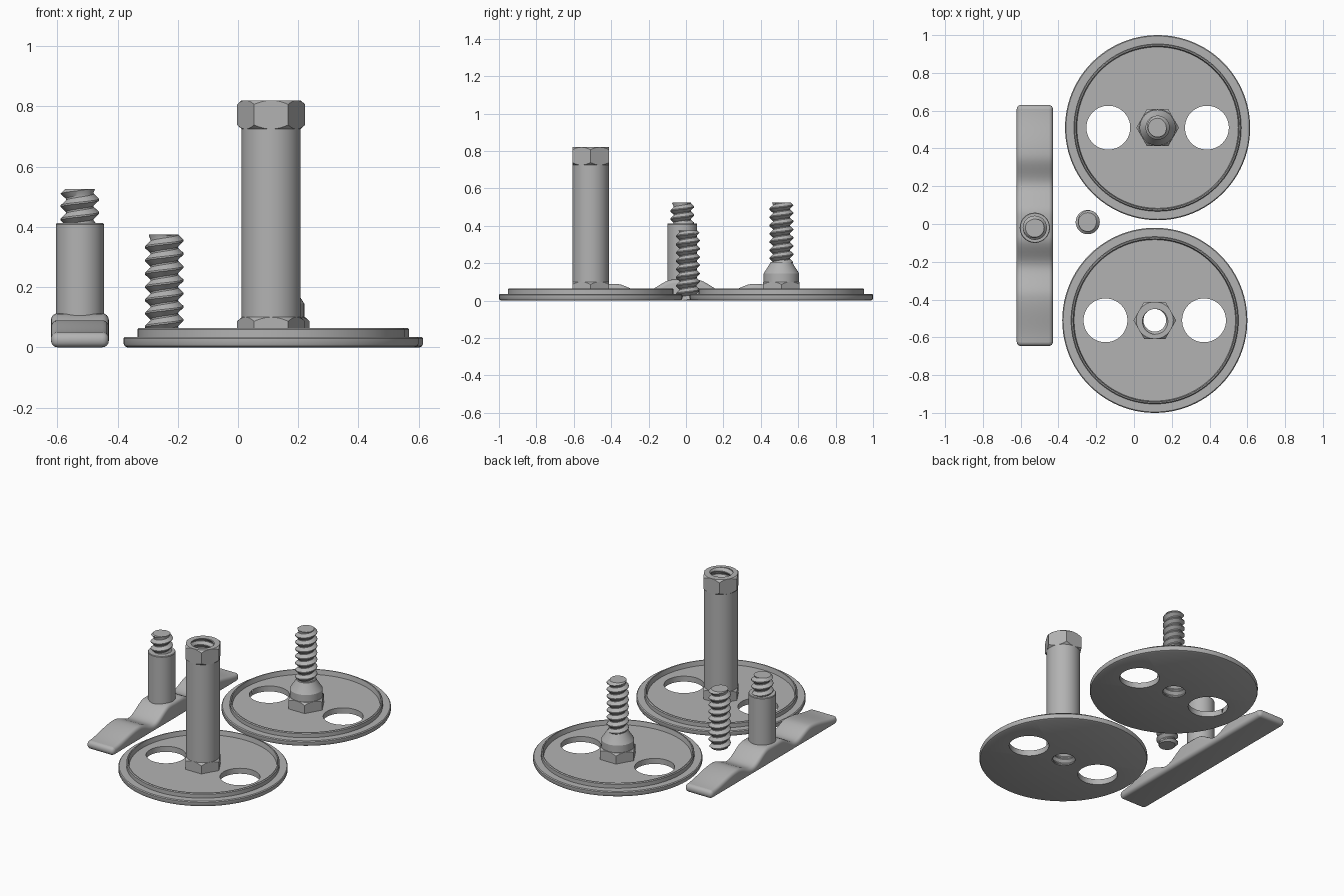
import bpy, bmesh, math

if "Cube" in bpy.data.objects:
    bpy.data.objects.remove(bpy.data.objects["Cube"])

steel = bpy.data.materials.new("grey_metal")
steel.use_nodes = True
GREY = (0.45, 0.45, 0.45, 1)
steel.diffuse_color = GREY
steel.node_tree.nodes["Principled BSDF"].inputs["Base Color"].default_value = GREY

PITCH = 0.044
THREAD_R, ROOT_R = 0.064, 0.046
FLAT_R, CORNER_R = 0.098, 0.113
FLOOR = 0.035


def finish(name, bm, loc=(0, 0)):
    bmesh.ops.recalc_face_normals(bm, faces=bm.faces)
    mesh = bpy.data.meshes.new(name)
    bm.to_mesh(mesh)
    bm.free()
    mesh.materials.append(steel)
    ob = bpy.data.objects.new(name, mesh)
    ob.location = (loc[0], loc[1], 0)
    bpy.context.collection.objects.link(ob)
    return ob


def activate(ob):
    bpy.ops.object.select_all(action='DESELECT')
    ob.select_set(True)
    bpy.context.view_layer.objects.active = ob


def smooth(ob, angle=30):
    activate(ob)
    bpy.ops.object.shade_smooth_by_angle(angle=math.radians(angle))


def lathe(name, profile, loc, segs=64):
    """Turned solid from (radius, height) points, closed on the axis."""
    bm = bmesh.new()
    pts = [(0, profile[0][1])] + profile + [(0, profile[-1][1])]
    vs = [bm.verts.new((r, 0, z)) for r, z in pts]
    edges = [bm.edges.new(p) for p in zip(vs, vs[1:])]
    bmesh.ops.spin(bm, geom=vs + edges, cent=(0, 0, 0), axis=(0, 0, 1),
                   angle=math.tau, steps=segs, use_duplicate=False)
    bmesh.ops.remove_doubles(bm, verts=bm.verts, dist=1e-5)
    return finish(name, bm, loc)


def boolean(ob, cutter, operation='DIFFERENCE', remove=True):
    bpy.context.view_layer.update()
    mod = ob.modifiers.new("cut", 'BOOLEAN')
    mod.operation, mod.object, mod.solver = operation, cutter, 'EXACT'
    activate(ob)
    bpy.ops.object.modifier_apply(modifier=mod.name)
    if remove:
        bpy.data.objects.remove(cutter)


def thread(name, loc, z0, z1, outer=THREAD_R, root=ROOT_R, chamfer=True, segs=32):
    """Solid right-handed screw thread with flat ends."""
    steps = [0, 0.12, 0.5, 0.62]          # crest, crest, root, root
    bm = bmesh.new()

    def radius(z, turn):
        p = ((z - z0) / PITCH - turn) % 1
        if p < 0.12:
            k = 1
        elif p < 0.5:
            k = 1 - (p - 0.12) / 0.38
        elif p < 0.62:
            k = 0
        else:
            k = (p - 0.62) / 0.38
        r = root + (outer - root) * k
        return min(r, root + 0.004 + min(z1 - z, z - z0)) if chamfer else r

    turns = math.ceil((z1 - z0) / PITCH) + 1
    cols = []
    for i in range(segs + 1):
        a = math.tau * i / segs
        col = []
        for t in range(-1, turns):
            for s in steps:
                z = min(max(z0 + PITCH * (t + s + i / segs), z0), z1)
                r = radius(z, i / segs)
                col.append(bm.verts.new((r * math.cos(a), r * math.sin(a), z)))
        cols.append(col)
    for a, b in zip(cols, cols[1:]):
        for k in range(len(a) - 1):
            bm.faces.new((a[k], b[k], b[k + 1], a[k + 1]))
    bmesh.ops.remove_doubles(bm, verts=bm.verts, dist=1e-5)
    bmesh.ops.dissolve_degenerate(bm, dist=1e-6, edges=bm.edges)
    rim = [e for e in bm.edges if e.is_boundary]
    bmesh.ops.holes_fill(bm, edges=rim, sides=0)
    return finish(name, bm, loc)


def hexagon(name, loc, z0, z1, both_ends):
    """Hexagonal collar with turned-off corners."""
    bm = bmesh.new()
    ring = [bm.verts.new((CORNER_R * math.cos(i * math.pi / 3),
                          CORNER_R * math.sin(i * math.pi / 3), z0)) for i in range(6)]
    face = bm.faces.new(ring)
    out = bmesh.ops.extrude_face_region(bm, geom=[face])["geom"]
    for v in out:
        if isinstance(v, bmesh.types.BMVert):
            v.co.z = z1
    ob = finish(name, bm, loc)
    low = FLAT_R if both_ends else 0.12
    turned = lathe("turned_cutter", [(low, z0), (0.118, z0 + 0.018),
                                     (0.118, z1 - 0.018), (FLAT_R, z1)], loc)
    boolean(ob, turned, 'INTERSECT')
    return ob


def disc(name, loc):
    """Flanged disc with a raised rim and two finger holes."""
    ob = lathe(name, [(0.478, 0), (0.486, 0.004), (0.49, 0.012), (0.49, 0.03),
                      (0.485, FLOOR), (0.443, FLOOR), (0.443, 0.06), (0.438, 0.065),
                      (0.432, 0.065), (0.427, FLOOR)], loc, 96)
    for side in (-1, 1):
        hole = lathe("hole_cutter", [(0.116, -0.1), (0.116, 0.1)],
                     (loc[0] + side * 0.261, loc[1]))
        boolean(ob, hole)
    return ob


def bore(parts, loc, z0, z1):
    cutter = thread("bore_cutter", loc, z0, z1, 0.074, 0.06, False)
    for ob in parts:
        boolean(ob, cutter, remove=False)
    bpy.data.objects.remove(cutter)


# Front disc with tall hollow post
front = (0.11, -0.51)
tall = [disc("front_disc", front),
        hexagon("post_base_hex", front, FLOOR, 0.1, False),
        lathe("tall_post", [(FLAT_R, 0.1), (FLAT_R, 0.725)], front),
        hexagon("post_top_hex", front, 0.725, 0.82, True)]
bore(tall, front, -0.01, 0.83)

# Back disc with threaded stud
back = (0.125, 0.51)
short = [disc("back_disc", back),
         hexagon("stud_base_hex", back, FLOOR, 0.1, False),
         lathe("stud_shoulder", [(0.095, 0.1), (0.095, 0.145), (0.09, 0.153),
                                 (0.063, 0.195), (0.058, 0.205)], back)]
bore(short, back, -0.01, 0.14)
for part in tall + short:
    smooth(part)
smooth(thread("stud_thread", back, 0.19, 0.525))

# Loose threaded rod
smooth(thread("loose_rod", (-0.245, 0.01), 0, 0.375))

# Wavy hand grip
KEYS = [(0, 0.113), (0.06, 0.113), (0.22, 0.045), (0.37, 0.09), (0.638, 0.05)]


def grip_height(y):
    y = abs(y)
    for (a, za), (b, zb) in zip(KEYS, KEYS[1:]):
        if y <= b:
            t = (y - a) / (b - a)
            return za + (zb - za) * t * t * (3 - 2 * t)
    return KEYS[-1][1]


bm = bmesh.new()
N, END, HALF = 64, 0.638, 0.096
ys = [END * (2 * i / N - 1) for i in range(N + 1)]
outline = [(y, grip_height(y)) for y in ys] + [(END, 0), (-END, 0)]
side = bm.faces.new([bm.verts.new((-HALF, y, z)) for y, z in outline])
moved = bmesh.ops.extrude_face_region(bm, geom=[side])["geom"]
for v in moved:
    if isinstance(v, bmesh.types.BMVert):
        v.co.x = HALF
grip = finish("hand_grip", bm, (-0.525, -0.008))
bevel = grip.modifiers.new("round", 'BEVEL')
bevel.width, bevel.segments = 0.022, 4
bevel.limit_method, bevel.angle_limit = 'ANGLE', math.radians(50)
bevel.use_clamp_overlap = False
activate(grip)
bpy.ops.object.modifier_apply(modifier="round")
smooth(grip, 40)

# Grip stem and its thread
stem = (-0.525, -0.02)
smooth(lathe("grip_stem", [(0.08, 0.05), (0.08, 0.408), (0.077, 0.412)], stem))
smooth(thread("grip_thread", stem, 0.4, 0.525))
